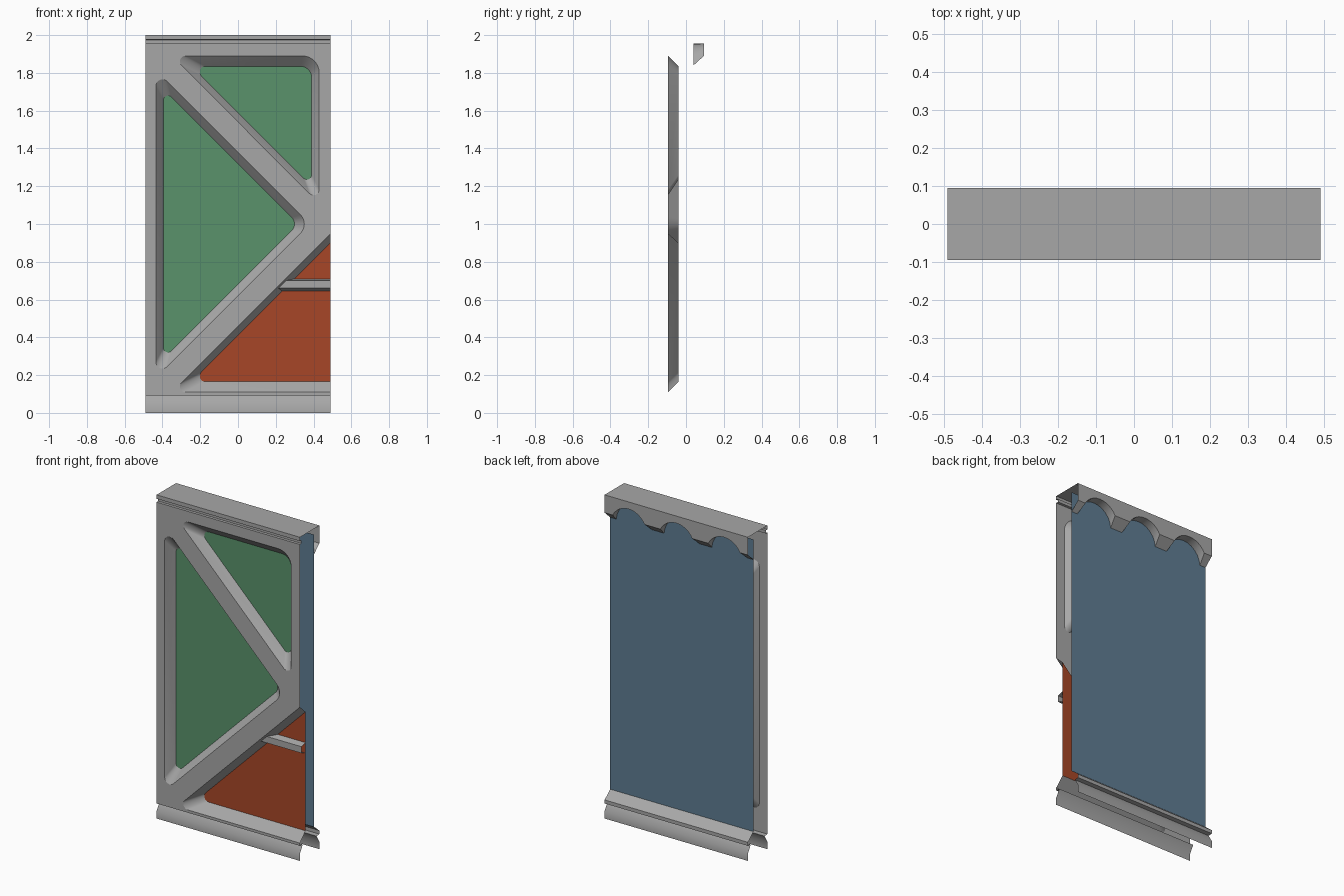
import bpy, bmesh, math
from mathutils import Vector

if "Cube" in bpy.data.objects:
    bpy.data.objects.remove(bpy.data.objects["Cube"])

W, YF, YI = 0.49, 0.095, 0.04      # half width, outer face depth, inner sheet depth
GREY, GREEN, ORANGE, BLUE = (.39, .39, .39), (.10, .29, .148), (.385, .062, .02), (.114, .205, .29)
paints = {}


def paint(color):
    """One shared material per colour."""
    if color not in paints:
        paints[color] = bpy.data.materials.new("paint")
        paints[color].diffuse_color = (*color, 1)
    return paints[color]


def finish(name, bm, hint, color=GREY, angle=20):
    """Face every polygon along hint, smooth by angle, colour."""
    bm.normal_update()
    hint = Vector(hint)
    for f in bm.faces:
        if f.normal.dot(hint) < 0:
            f.normal_flip()
    me = bpy.data.meshes.new(name)
    bm.to_mesh(me)
    bm.free()
    ob = bpy.data.objects.new(name, me)
    bpy.context.collection.objects.link(ob)
    me.materials.append(paint(color))
    bpy.ops.object.select_all(action='DESELECT')
    ob.select_set(True)
    bpy.context.view_layer.objects.active = ob
    bpy.ops.object.shade_smooth_by_angle(angle=math.radians(angle))
    return ob


def strip(bm, rows, closed=False):
    """Bridge successive rows of points with quads."""
    rows = [[bm.verts.new(p) for p in r] for r in rows]
    n = len(rows[0])
    for a, b in zip(rows, rows[1:]):
        for i in range(n if closed else n - 1):
            j = (i + 1) % n
            bm.faces.new((a[i], a[j], b[j], b[i]))


def extrude_x(name, profile, hint, x0=-W, x1=W, angle=20):
    """Sheet swept along x from a (y, z) profile."""
    bm = bmesh.new()
    strip(bm, [[(x, y, z) for y, z in profile] for x in (x0, x1)])
    return finish(name, bm, hint, angle=angle)


def rounded(corners, n=8):
    """Corners are (x, z, radius); returns fillet points."""
    out = []
    for i, (x, z, r) in enumerate(corners):
        p = Vector((x, z))
        if r == 0:
            out.append(p)
            continue
        a = (Vector(corners[i - 1][:2]) - p).normalized()
        b = (Vector(corners[(i + 1) % len(corners)][:2]) - p).normalized()
        half = a.angle(b) / 2
        c = p + (a + b).normalized() * (r / math.sin(half))
        s = p + a * (r / math.tan(half)) - c
        e = p + b * (r / math.tan(half)) - c
        total = s.angle(e)
        for k in range(n + 1):
            t = k / n
            out.append(c + (s * math.sin((1 - t) * total) + e * math.sin(t * total)) / math.sin(total))
    return out


def at_y(pts, y):
    return [(p[0], y, p[1]) for p in pts]


# Openings: (outer corners, inner corners)
left = ([(-.435, 1.815, .035), (-.435, .185, .035), (.38, 1, .07)],
        [(-.395, 1.715, .025), (-.395, .285, .025), (.32, 1, .05)])
upper = ([(-.35, 1.89, .03), (.43, 1.11, .03), (.43, 1.89, .09)],
         [(-.245, 1.835, .03), (.39, 1.20, .025), (.39, 1.835, .06)])
lower = ([(W, .11, 0), (-.35, .11, .03), (W, .95, 0)],
         [(W, .165, 0), (-.245, .165, .03), (W, .90, 0)])
left, upper, lower = [tuple(rounded(c) for c in o) for o in (left, upper, lower)]

# Front frame: pierced plate plus sloped reveals
bm = bmesh.new()
border = [(-W, 1.955), (-W, .093), (W, .093)] + list(lower[0]) + [(W, 1.955)]
edges = []
for loop in (border, left[0], upper[0]):
    vs = [bm.verts.new(p) for p in at_y(loop, -YF)]
    edges += [bm.edges.new((vs[i - 1], vs[i])) for i in range(len(vs))]
bmesh.ops.triangle_fill(bm, edges=edges, use_beauty=True, use_dissolve=False)
for (outer, inner), closed in ((left, True), (upper, True), (lower, False)):
    strip(bm, [at_y(outer, -YF), at_y(inner, -YI)], closed)
bmesh.ops.remove_doubles(bm, verts=bm.verts, dist=1e-5)
finish("front_frame", bm, (0, -1, 0))

# Glass and infill panels
for name, loop, col in (("left_glass", left[1], GREEN), ("upper_glass", upper[1], GREEN),
                        ("lower_panel", lower[1], ORANGE)):
    bm = bmesh.new()
    bm.faces.new([bm.verts.new(p) for p in at_y(loop, -YI)])
    finish(name, bm, (0, -1, 0), col)

# Blue back wall
bm = bmesh.new()
strip(bm, [[(x, YI, .158), (x, YI, 1.965)] for x in (-W, W)])
finish("back_wall", bm, (0, 1, 0), BLUE)

# Crossbar over the lower panel
extrude_x("crossbar", [(-YI, .645), (-.08, .66), (-.08, .70), (-YI, .71)], (0, -1, 0), .21, W)

# Skirting rails, front and back
rail = [(YF, .093), (.067, .091), (YF, .045), (YF, 0)]
extrude_x("front_skirting", [(-y, z) for y, z in rail], (0, -1, 0), angle=40)
extrude_x("back_skirting", [(YI, .16), (YF, .115)] + rail, (0, 1, 0), angle=40)

# Cornice top with the front groove
extrude_x("cornice_top", [(-YF, 1.955), (-.08, 1.956), (-.08, 1.975), (-YF, 1.976), (-YF, 2), (YF, 2)],
          (0, -1, .02))

# Arched valance at the back
R, ZC, BAY, SEG = .122, 1.834, 2 * W / 3, 12


def arches(z_low):
    a0 = math.asin((z_low - ZC) / R)
    pts = [(-W, z_low)]
    for k in (-1, 0, 1):
        for s in range(SEG + 1):
            a = math.pi - a0 - s / SEG * (math.pi - 2 * a0)
            pts.append((k * BAY + R * math.cos(a), ZC + R * math.sin(a)))
    return pts + [(W, z_low)]


bm = bmesh.new()
edge = arches(1.89)
strip(bm, [at_y([(x, 2) for x, z in edge], YF), at_y(edge, YF), at_y(arches(1.84), YI)])
finish("back_valance", bm, (0, 1, -.95))

for m in bpy.data.materials:
    if m.users and not m.is_grease_pencil:
        m.use_nodes = True
        m.node_tree.nodes["Principled BSDF"].inputs["Base Color"].default_value = m.diffuse_color
